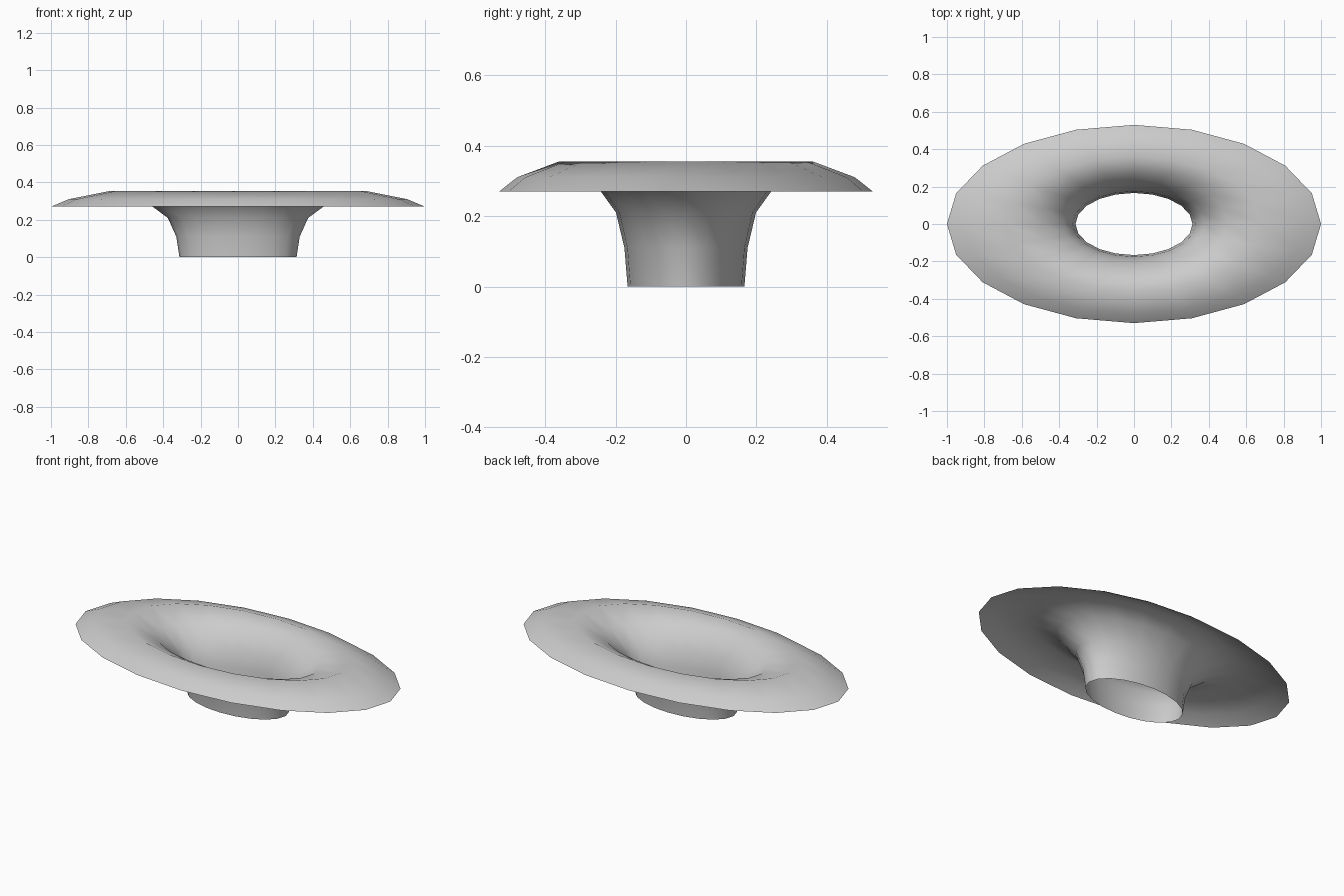
import bpy, bmesh
from math import cos, sin, pi

if "Cube" in bpy.data.objects:
    bpy.data.objects.remove(bpy.data.objects["Cube"])

SEGMENTS = 20
RATIO = 0.53  # oval depth / width

# Flare profile: (half width, height), from the neck up and over to the rim
PROFILE = [(0.313, 0.0), (0.33, 0.11), (0.375, 0.21), (0.50, 0.302),
           (0.68, 0.355), (0.905, 0.31), (1.0, 0.27)]

# Open oval funnel swept from the profile
bm = bmesh.new()
rings = [[bm.verts.new((r * cos(2 * pi * i / SEGMENTS),
                        r * RATIO * sin(2 * pi * i / SEGMENTS), z))
          for i in range(SEGMENTS)] for r, z in PROFILE]
for low, high in zip(rings, rings[1:]):
    for i in range(SEGMENTS):
        j = (i + 1) % SEGMENTS
        # wound so the inside and top of the flare face outward
        bm.faces.new((low[j], low[i], high[i], high[j]))
for f in bm.faces:
    f.smooth = True
bm.normal_update()
if sum(f.normal.z for f in bm.faces) < 0:
    bmesh.ops.reverse_faces(bm, faces=bm.faces[:])

mesh = bpy.data.meshes.new("oval_flare")
bm.to_mesh(mesh)
bm.free()
flare = bpy.data.objects.new("oval_flare", mesh)
bpy.context.collection.objects.link(flare)
